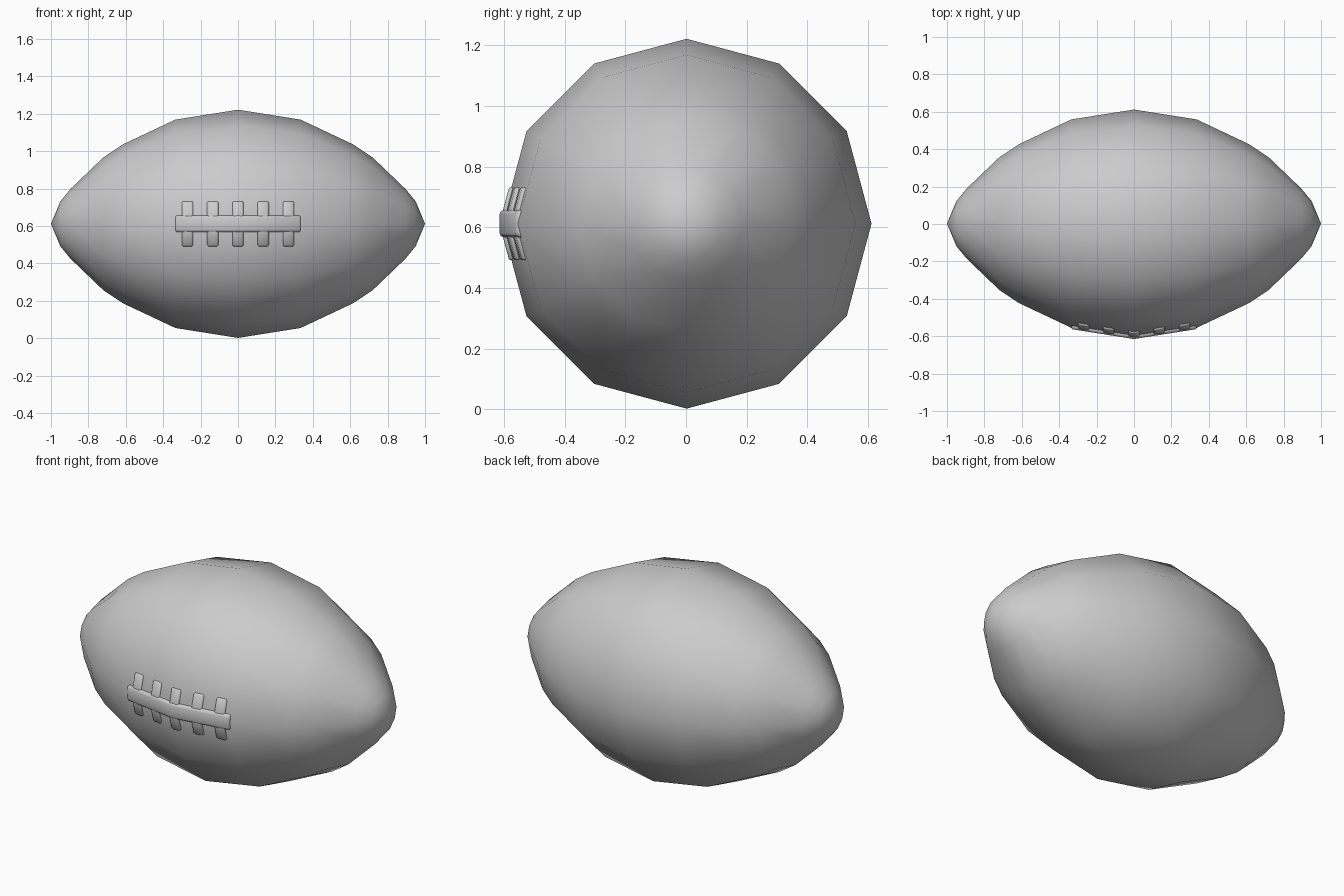
import bpy, bmesh, math

if "Cube" in bpy.data.objects:
    bpy.data.objects.remove(bpy.data.objects["Cube"])

CZ, CY = 0.612, 0.002
PROFILE = [(0, 0.61), (0.335, 0.557), (0.615, 0.425), (0.72, 0.355),
           (0.895, 0.187), (0.95, 0.12), (1.0, 0.0)]


def radius(x):
    x = abs(x)
    for (x0, r0), (x1, r1) in zip(PROFILE, PROFILE[1:]):
        if x <= x1:
            return r0 + (r1 - r0) * (x - x0) / (x1 - x0)
    return 0


def finish(bm, name, angle):
    bmesh.ops.remove_doubles(bm, verts=bm.verts, dist=1e-5)
    bmesh.ops.recalc_face_normals(bm, faces=bm.faces)
    me = bpy.data.meshes.new(name)
    bm.to_mesh(me)
    bm.free()
    ob = bpy.data.objects.new(name, me)
    bpy.context.collection.objects.link(ob)
    bpy.ops.object.select_all(action='DESELECT')
    ob.select_set(True)
    bpy.context.view_layer.objects.active = ob
    bpy.ops.object.shade_smooth_by_angle(angle=math.radians(angle))
    return ob


def loft(bm, rings, cap=True):
    loops = [[bm.verts.new(p) for p in ring] for ring in rings]
    n = len(loops[0])
    for a, b in zip(loops, loops[1:]):
        for i in range(n):
            j = (i + 1) % n
            bm.faces.new((a[i], a[j], b[j], b[i]))
    if cap:
        bm.faces.new(loops[0])
        bm.faces.new(loops[-1][::-1])


def section(half, top, bottom, bevel):
    # rounded strip section: (sideways, height above the ball surface)
    return [(-half, bottom), (-half, top - bevel), (-half + bevel * 0.3, top - bevel * 0.3),
            (-half + bevel, top), (half - bevel, top),
            (half - bevel * 0.3, top - bevel * 0.3), (half, top - bevel), (half, bottom)]


# Ball: twelve-sided spindle along x
bm = bmesh.new()
stations = [(-x, r) for x, r in PROFILE[:0:-1]] + PROFILE
rings = []
for x, r in stations:
    rings.append([(x, CY + r * math.cos(i * math.pi / 6), CZ + r * math.sin(i * math.pi / 6))
                  for i in range(12)])
loft(bm, rings, cap=False)
finish(bm, "ball", 80)

# Long lace strip, bent along the ball
bm = bmesh.new()
rings = []
for x, inset in ((-0.335, 0.008), (-0.327, 0), (0, 0), (0.327, 0), (0.335, 0.008)):
    rings.append([(x, CY - radius(x) - h, CZ + s)
                  for s, h in section(0.045 - inset, 0.007 - inset * 0.6, -0.035, 0.014)])
loft(bm, rings)
finish(bm, "lace_strip", 50)

# Five cross laces, bent over the two facets
bm = bmesh.new()
for k in range(-2, 3):
    rings = []
    for z, inset in ((-0.12, 0.006), (-0.114, 0), (-0.04, 0), (0.04, 0), (0.114, 0), (0.12, 0.006)):
        ring = []
        for s, h in section(0.03 - inset, 0.011 - inset * 0.6, -0.02, 0.01):
            x = k * 0.135 + s
            ring.append((x, CY - radius(x) + abs(z) * 0.268 - h, CZ + z))
        rings.append(ring)
    loft(bm, rings)
finish(bm, "cross_laces", 50)
